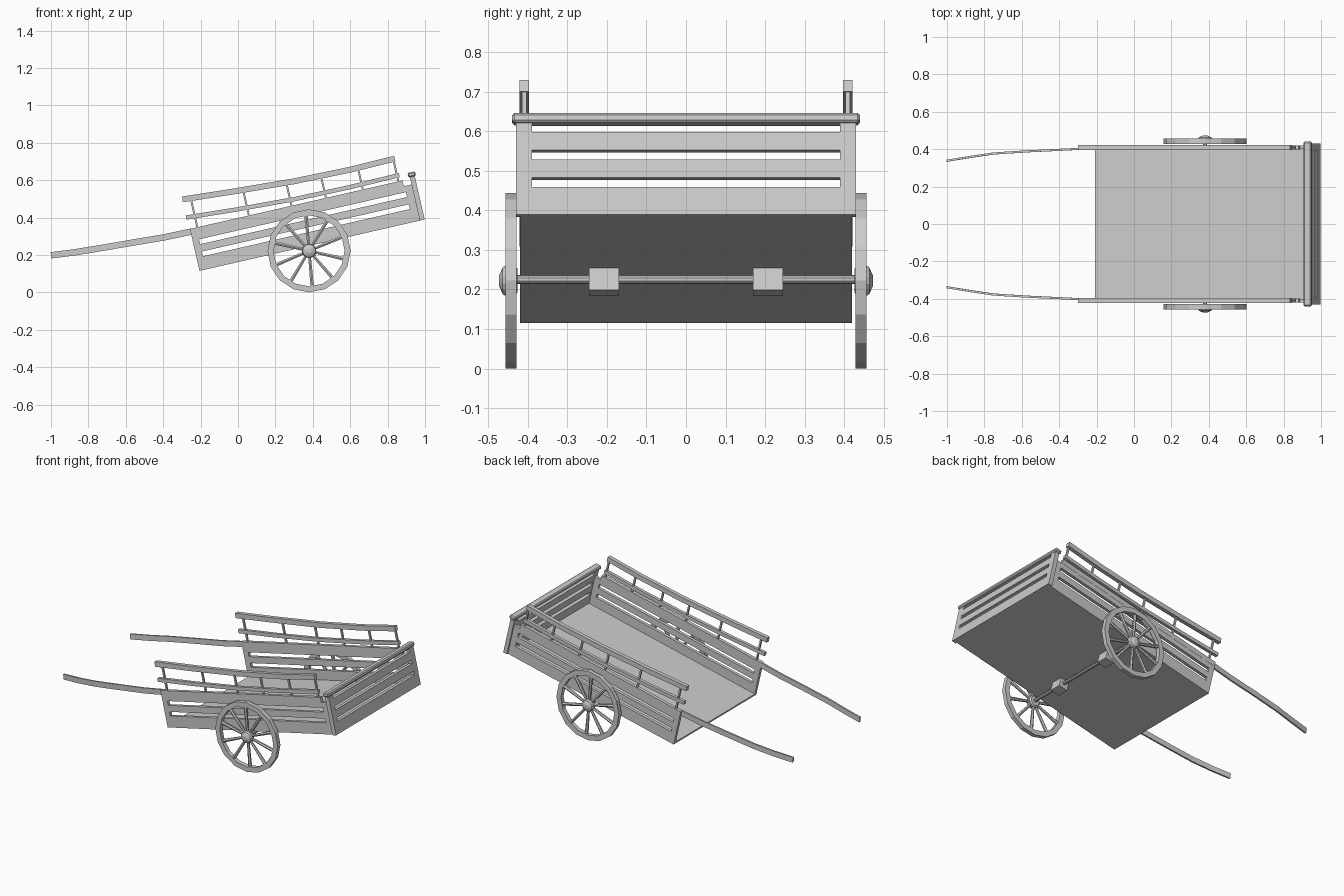
import bpy, bmesh, math
from mathutils import Matrix, Vector

if "Cube" in bpy.data.objects:
    bpy.data.objects.remove(bpy.data.objects["Cube"])

# Tilted frame of the cart body: x along the bed, z up from its underside
TILT = math.radians(12.84)
BED = Matrix.Translation((-0.206, 0, 0.115)) @ Matrix.Rotation(-TILT, 4, 'Y')
LEN = 1.235


def finish(name, bm, matrix=None):
    bmesh.ops.recalc_face_normals(bm, faces=bm.faces)
    me = bpy.data.meshes.new(name)
    bm.to_mesh(me)
    bm.free()
    ob = bpy.data.objects.new(name, me)
    bpy.context.collection.objects.link(ob)
    if matrix is not None:
        ob.matrix_world = matrix
    return ob


def add_box(bm, x0, x1, y0, y1, z0, z1):
    m = Matrix.Translation(((x0 + x1) / 2, (y0 + y1) / 2, (z0 + z1) / 2)) \
        @ Matrix.Diagonal((x1 - x0, y1 - y0, z1 - z0, 1))
    bmesh.ops.create_cube(bm, size=1, matrix=m)


def box(name, *dims):
    bm = bmesh.new()
    add_box(bm, *dims)
    return finish(name, bm, BED)


def sweep(name, pts, width, height):
    """Rectangular bar along points, section perpendicular to the path in XZ."""
    bm = bmesh.new()
    pts = [Vector(p) for p in pts]
    rings = []
    for i, p in enumerate(pts):
        d = pts[min(i + 1, len(pts) - 1)] - pts[max(i - 1, 0)]
        n = Vector((-d.z, 0, d.x)).normalized() * height / 2
        w = Vector((0, width / 2, 0))
        rings.append([bm.verts.new(q) for q in (p - n - w, p - n + w, p + n + w, p + n - w)])
    for a, b in zip(rings, rings[1:]):
        for k in range(4):
            bm.faces.new((a[k], a[(k + 1) % 4], b[(k + 1) % 4], b[k]))
    bm.faces.new(rings[0])
    bm.faces.new(rings[-1])
    return finish(name, bm)


def lathe(bm, profile, n, center, closed=False):
    """Revolve (radius, y) profile about the Y axis."""
    rings = []
    for i in range(n):
        a = 2 * math.pi * i / n - math.pi / 2
        rings.append([bm.verts.new((center[0] + r * math.cos(a), center[1] + y,
                                    center[2] + r * math.sin(a))) for r, y in profile])
    m = len(profile)
    for i in range(n):
        a, b = rings[i], rings[(i + 1) % n]
        for k in range(m if closed else m - 1):
            bm.faces.new((a[k], a[(k + 1) % m], b[(k + 1) % m], b[k]))
    if not closed:
        bm.faces.new([r[0] for r in rings])
        bm.faces.new([r[-1] for r in rings])


def rail_z(pts, x):
    for (xa, za), (xb, zb) in zip(pts, pts[1:]):
        if x <= xb:
            break
    return za + (zb - za) * (x - xa) / (xb - xa)


# Bed floor
box("floor", 0, 1.215, -0.42, 0.42, 0, 0.012)

# Slotted tailgate with its cap
bm = bmesh.new()
for s in (-1, 1):
    add_box(bm, 1.208, LEN, *sorted((s * 0.39, s * 0.43)), 0, 0.24)
for z0, z1 in ((0, 0.072), (0.096, 0.143), (0.167, 0.214), (0.236, 0.24)):
    add_box(bm, 1.208, LEN, -0.39, 0.39, z0, z1)
finish("tailgate", bm, BED)
cap = box("tailgate_cap", 1.2, 1.242, -0.44, 0.44, 0.238, 0.263)
bev = cap.modifiers.new("bevel", 'BEVEL')
bev.width = 0.006
bev.segments = 1

# Rail shapes in XZ
UPPER = [(-0.297, 0.497), (-0.02, 0.54), (0.3, 0.594), (0.6, 0.656), (0.838, 0.715)]
LOWER = [(-0.278, 0.4), (-0.02, 0.441), (0.3, 0.498), (0.6, 0.563), (0.862, 0.627)]
SHAFT = [(-1, 0.338, 0.198), (-0.88, 0.358, 0.213), (-0.75, 0.377, 0.234),
         (-0.58, 0.388, 0.263), (-0.39, 0.397, 0.295), (-0.249, 0.404, 0.325)]
WX, WZ = 0.38, 0.222

for s, side in ((-1, "right"), (1, "left")):
    # Slotted side panel
    y = sorted((s * 0.4, s * 0.42))
    bm = bmesh.new()
    for z0, z1 in ((0, 0.072), (0.098, 0.138), (0.165, 0.198)):
        add_box(bm, 0.035, 1.17, *y, z0, z1)
    add_box(bm, 0, 0.035, *y, 0, 0.198)
    add_box(bm, 1.17, 1.208, *y, 0, 0.198)
    finish("side_panel_" + side, bm, BED)

    # Pulling shaft and the top board it runs into
    sweep("shaft_" + side, [(x, s * yy, z) for x, yy, z in SHAFT], 0.011, 0.034)
    box("top_board_" + side, 0, 1.166, *sorted((s * 0.399, s * 0.421)), 0.198, 0.23)

    # Two curved rails
    sweep("upper_rail_" + side, [(x, s * 0.409, z) for x, z in UPPER], 0.025, 0.031)
    sweep("lower_rail_" + side, [(x, s * 0.409, z) for x, z in LOWER], 0.02, 0.023)

    # Stakes holding the rails
    for i, x in enumerate((-0.253, 0.027, 0.258, 0.443, 0.641, 0.84)):
        x = min(x, 0.83)
        top = Vector((x, s * 0.409, rail_z(UPPER, x)))
        foot = BED.inverted() @ top
        box(f"stake_{side}_{i + 1}", foot.x - 0.005, foot.x + 0.005,
            foot.y - 0.006, foot.y + 0.006, 0.22, foot.z)

    # Wheel rim
    bm = bmesh.new()
    c = (WX, s * 0.4425, WZ)
    lathe(bm, [(0.222, -0.0135), (0.222, 0.0135), (0.19, 0.0135), (0.19, -0.0135)], 16, c, True)
    finish("wheel_rim_" + side, bm)

    # Tapered spokes
    bm = bmesh.new()
    for i in range(10):
        a = math.radians(-85 + 36 * i)
        m = Matrix.Translation(c) @ Matrix.Rotation(-a, 4, 'Y') \
            @ Matrix.Translation((0.108, 0, 0)) @ Matrix.Rotation(math.pi / 2, 4, 'Y')
        bmesh.ops.create_cone(bm, cap_ends=True, segments=6, radius1=0.008,
                              radius2=0.011, depth=0.166, matrix=m)
    finish("wheel_spokes_" + side, bm)

    # Domed hub
    bm = bmesh.new()
    prof = [(0.03, -0.016), (0.038, -0.01), (0.038, 0.014), (0.034, 0.021), (0.018, 0.028), (0.014, 0.03)]
    lathe(bm, [(r, s * yy) for r, yy in prof], 14, c)
    finish("wheel_hub_" + side, bm)

    # Axle block under the floor
    box("axle_block_" + side, 0.565, 0.625, *sorted((s * 0.17, s * 0.245)), -0.057, 0.002)

# Axle
bm = bmesh.new()
lathe(bm, [(0.011, -0.44), (0.011, 0.44)], 10, (WX, 0, WZ + 0.003))
finish("axle", bm)
